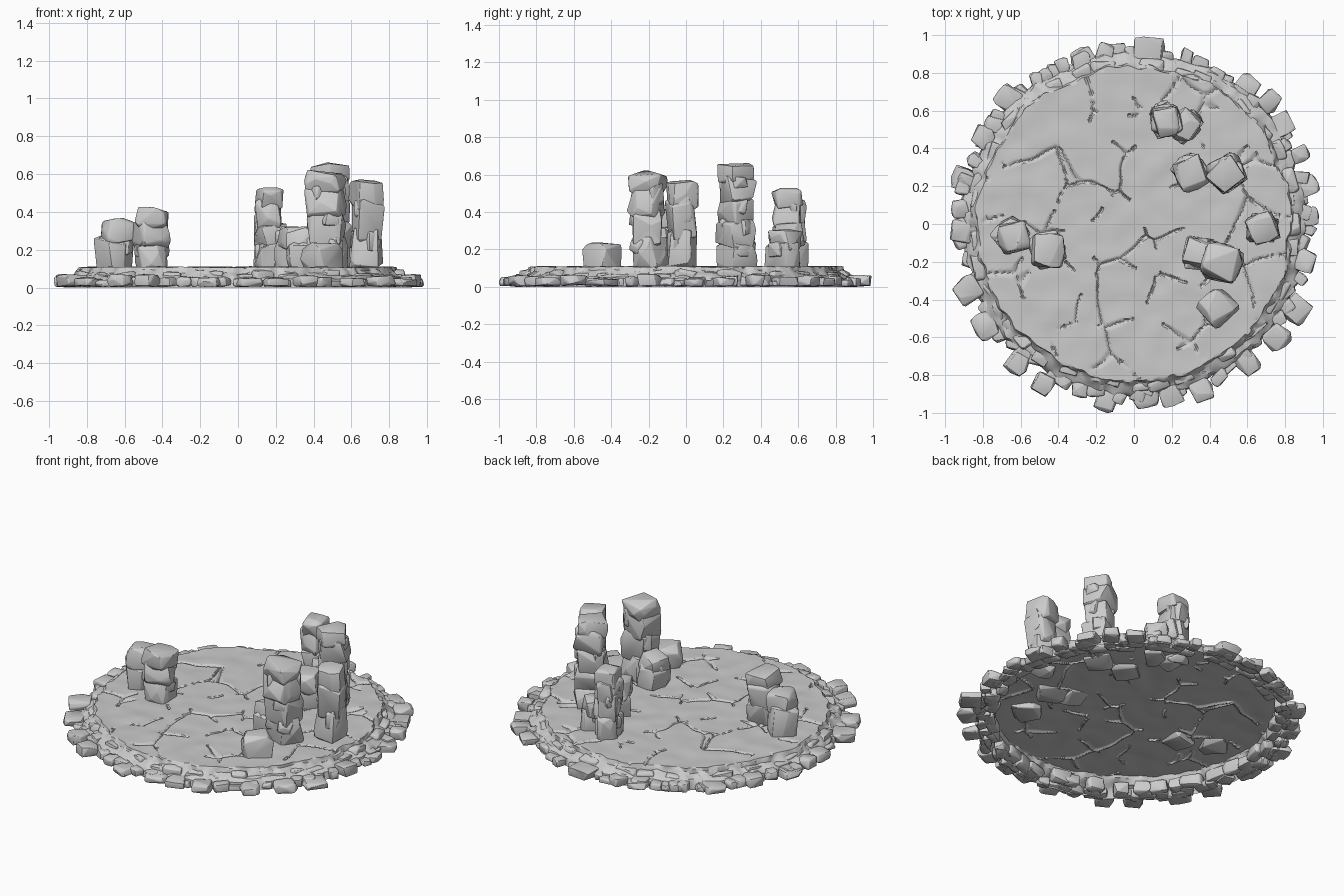
import bpy
import bmesh
import random
from math import sin, cos, tau, atan2
from mathutils import Matrix, Vector, noise

random.seed(11)
U = random.uniform

cube = bpy.data.objects.get("Cube")
if cube:
    bpy.data.objects.remove(cube, do_unlink=True)

STONE = (0.6, 0.6, 0.6, 1)
stone = bpy.data.materials.new("grey stone")
stone.use_nodes = True
stone.diffuse_color = STONE
stone.node_tree.nodes["Principled BSDF"].inputs["Base Color"].default_value = STONE


def finish(bm, name, angle=0.6):
    """Turn a bmesh into a smooth-shaded stone object."""
    mesh = bpy.data.meshes.new(name)
    bm.to_mesh(mesh)
    bm.free()
    mesh.materials.append(stone)
    obj = bpy.data.objects.new(name, mesh)
    bpy.context.collection.objects.link(obj)
    bpy.ops.object.select_all(action='DESELECT')
    obj.select_set(True)
    bpy.context.view_layer.objects.active = obj
    bpy.ops.object.shade_smooth_by_angle(angle=angle)


def add_rock(target, centre, size, turn=0.0, tilt=0.0, extra=14):
    """Add a chiselled boulder: a rounded convex hull with worn edges."""
    bm = bmesh.new()
    points = [Vector((x * U(.5, 1), y * U(.5, 1), z * U(.5, 1)))
              for x in (-1, 1) for y in (-1, 1) for z in (-1, 1)]
    points += [Vector((U(-1, 1), U(-1, 1), U(-1, 1))) for _ in range(extra)]
    half = Vector(size) / 2
    for p in points:
        p /= sum(abs(c) ** 4.5 for c in p) ** (1 / 4.5)
        bm.verts.new(p * half)
    bmesh.ops.convex_hull(bm, input=bm.verts[:])
    bmesh.ops.delete(bm, geom=[v for v in bm.verts if not v.link_faces], context='VERTS')
    bmesh.ops.dissolve_limit(bm, angle_limit=0.3, verts=bm.verts[:], edges=bm.edges[:])
    bmesh.ops.bevel(bm, geom=bm.edges[:], offset=min(size) * 0.08, segments=2,
                    profile=0.5, affect='EDGES', clamp_overlap=True)
    spin = Matrix.Rotation(turn, 4, 'Z') @ Matrix.Rotation(tilt, 4, 'X')
    bm.transform(Matrix.Translation(centre) @ spin)
    for v in bm.verts:
        v.co.z = max(v.co.z, 0)
    bmesh.ops.recalc_face_normals(bm, faces=bm.faces[:])
    mesh = bpy.data.meshes.new("rock_part")
    bm.to_mesh(mesh)
    bm.free()
    target.from_mesh(mesh)
    bpy.data.meshes.remove(mesh)


# Cracked plateau: a single open sheet with a stepped edge
SEGMENTS, RINGS, TOP = 420, 96, 0.108


def ground_height(x, y):
    wobble = noise.noise_vector(Vector((x * 7, y * 7, 1))) * 0.035
    p = Vector((x, y, 0)) + wobble
    near = noise.voronoi(Vector((p.x * 3.6, p.y * 3.6, 4.3)))[0]
    broken = noise.noise(Vector((x * 5, y * 5, 8)))
    width = min(0.075, 0.03 + 0.13 * broken)
    groove = max(0.0, 1 - (near[1] - near[0]) / width) if width > 0.02 else 0
    bumps = noise.noise(Vector((x * 8, y * 8, 3))) * 0.006
    return TOP + bumps - 0.014 * groove


bm = bmesh.new()
centre = bm.verts.new((0, 0, ground_height(0, 0)))
edge_steps = [(.006, .098), (.014, .082), (.03, .068), (.055, .058), (.075, .044), (.082, 0)]
rings = [[] for _ in range(RINGS + len(edge_steps))]
for s in range(SEGMENTS):
    a = tau * s / SEGMENTS
    c, d = cos(a), sin(a)
    rim = 0.828 + 0.03 * noise.noise(Vector((c * 4, d * 4, 2)))
    rim += 0.014 * noise.noise(Vector((c * 14, d * 14, 5)))
    for i in range(RINGS):
        r = rim * (i + 1) / RINGS
        rings[i].append(bm.verts.new((r * c, r * d, ground_height(r * c, r * d))))
    for i, (out, z) in enumerate(edge_steps):
        rough = noise.noise(Vector((c * 14, d * 14, i * 0.7)))
        r = rim + out + 0.012 * rough
        rings[RINGS + i].append(bm.verts.new((r * c, r * d, z * (1 + 0.2 * rough))))
for s in range(SEGMENTS):
    t = (s + 1) % SEGMENTS
    bm.faces.new((centre, rings[0][s], rings[0][t]))
    for inner, outer in zip(rings, rings[1:]):
        bm.faces.new((inner[s], outer[s], outer[t], inner[t]))
finish(bm, "cracked_plateau")


def stone_ring(name, count, radius, height, deep, wide, swing):
    """Scatter flat stones around a ring; each range is (low, high)."""
    bm = bmesh.new()
    for i in range(count):
        a = tau * (i + U(-.35, .35)) / count
        r, h = U(*radius), U(*height)
        add_rock(bm, (r * cos(a), r * sin(a), h / 2), (U(*deep), U(*wide), h),
                 a + U(-swing, swing), U(-.08, .08))
    finish(bm, name)


# Worn blocks in the plateau wall and loose stones around its foot
stone_ring("plateau_wall_stones", 44, (.83, .86), (.065, .1), (.06, .09), (.1, .16), .2)
stone_ring("rim_stones", 64, (.87, .93), (.035, .065), (.07, .12), (.06, .12), .5)

# Larger outer stones: x, y, width
bm = bmesh.new()
for x, y, w in [(.08, .925, .15), (-.27, .87, .13), (-.38, .84, .08), (-.48, .77, .1),
                (-.66, .66, .15), (.6, .73, .12), (.72, .65, .12), (.79, .53, .12),
                (.88, .37, .1), (.92, .2, .12), (.93, .04, .1), (.91, -.2, .12),
                (.86, -.45, .15), (.76, -.6, .13), (.6, -.74, .13), (.36, -.88, .13),
                (.2, -.91, .12), (.06, -.91, .13), (-.15, -.935, .12), (-.48, -.85, .12),
                (-.62, -.74, .12), (-.79, -.54, .13), (-.88, -.35, .15), (-.91, -.04, .13),
                (-.92, .08, .1), (-.9, .24, .14), (-.8, .46, .13)]:
    height = U(.05, .075)
    add_rock(bm, (x, y, height / 2), (w, w * U(.9, 1.15), height), atan2(y, x) + U(-.2, .2))
finish(bm, "outer_stones")


def pillar(name, x, y, top, width, depth, turn=0.0, block=0.13):
    """Stack boulders from just under the ground up to the given height."""
    bm = bmesh.new()
    base = 0.07
    count = max(1, round((top - base) / block))
    step = (top - base) / count
    for i in range(count):
        last = i == count - 1
        grow = U(1, 1.12)
        height = step * (1.05 if last else 1.5)
        z = top - height / 2 if last else base + height / 2 + step * i
        add_rock(bm, (x + U(-.01, .01), y + U(-.01, .01), z),
                 (width * grow, depth * grow, height), turn + U(-.35, .35), U(-.1, .1))
        # Smaller slabs wedged into the joints
        for side in range(0 if last else 2):
            a = turn + tau * side / 2 + U(-1, 1)
            add_rock(bm, (x + cos(a) * width * .26, y + sin(a) * depth * .26, z + step * .3),
                     (width * .55, depth * .55, step * U(.6, .95)), a, U(-.15, .15))
    finish(bm, name)


# Standing pillars, in clusters
pillar("west_pillar_outer", -.645, -.07, .37, .17, .17, .5)
pillar("west_pillar_inner", -.455, -.135, .43, .17, .18, .2)
pillar("north_pillar_tall", .17, .535, .53, .15, .15, .1)
pillar("north_pillar_back", .15, .58, .47, .12, .12, .3)
pillar("north_pillar_low", .275, .525, .31, .14, .19, -.5)
pillar("east_pillar_low", .3, .28, .33, .17, .18, .4)
pillar("east_pillar_tall", .49, .27, .67, .18, .17, .6)
pillar("side_pillar", .68, -.02, .575, .16, .16, .1, .16)
pillar("south_pillar_tall", .465, -.205, .63, .2, .18, -.3)
pillar("south_pillar_low", .34, -.16, .32, .14, .17, -.3)
pillar("south_boulder", .435, -.435, .24, .18, .17, .4, .19)
